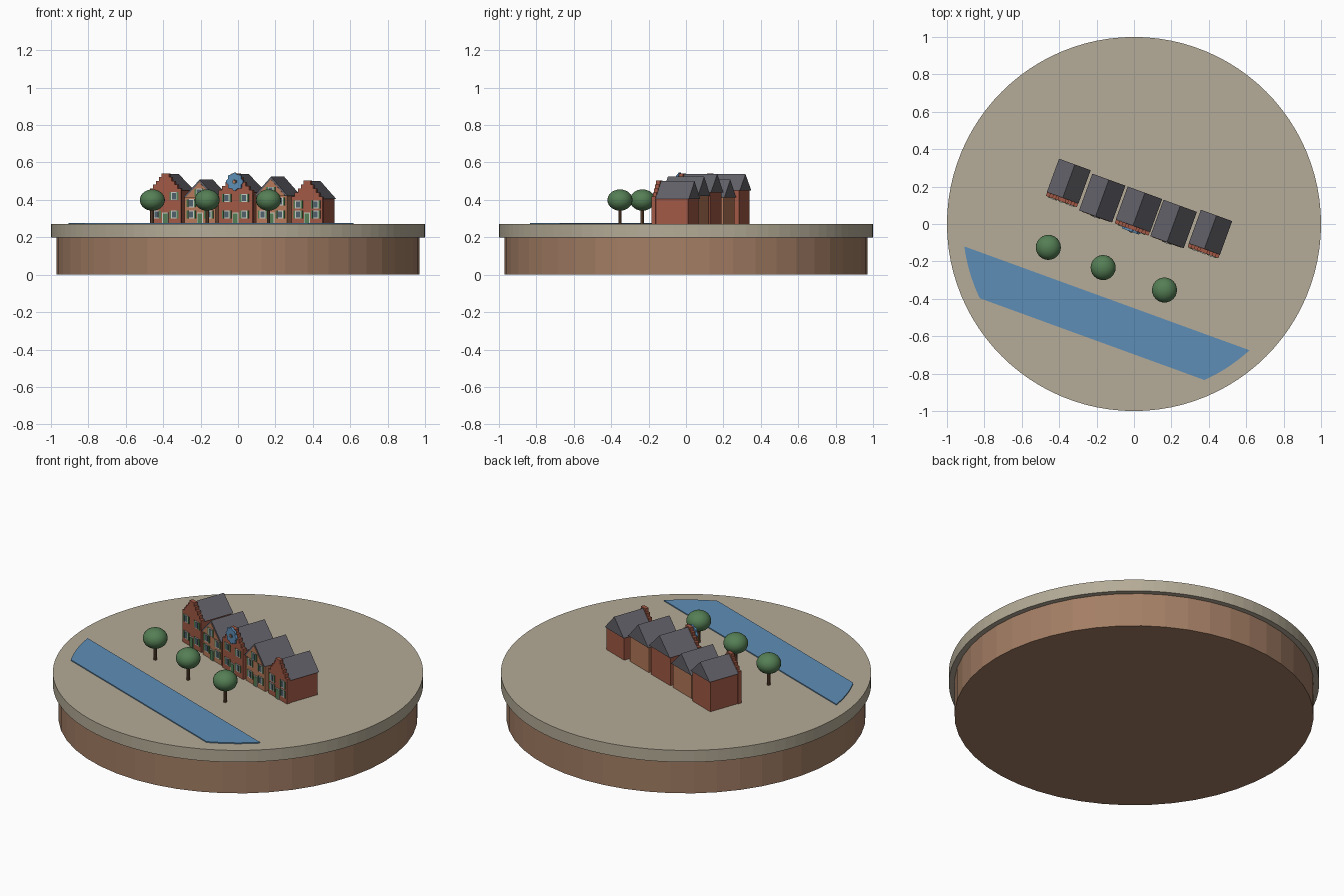
import bpy, bmesh, math
from mathutils import Matrix

if "Cube" in bpy.data.objects:
    bpy.data.objects.remove(bpy.data.objects["Cube"], do_unlink=True)

GROUND = 0.27
TURN = Matrix.Rotation(math.radians(-20), 4, 'Z')   # street direction


def material(name, rgb):
    m = bpy.data.materials.new(name)
    m.use_nodes = True
    m.diffuse_color = (*rgb, 1)
    m.node_tree.nodes["Principled BSDF"].inputs["Base Color"].default_value = (*rgb, 1)
    return m


EARTH = material("earth brown", (0.37, 0.21, 0.13))
SAND = material("sand beige", (0.46, 0.41, 0.31))
WATER = material("water blue", (0.11, 0.27, 0.47))
BRICK = material("red brick", (0.36, 0.10, 0.06))
OCHRE = material("ochre brick", (0.46, 0.19, 0.10))
SLATE = material("slate grey", (0.12, 0.12, 0.14))
TRIM = material("pale trim", (0.60, 0.60, 0.55))
GLASS = material("dark glass", (0.08, 0.12, 0.15))
LEAF = material("leaf green", (0.09, 0.21, 0.09))
BARK = material("bark brown", (0.16, 0.08, 0.04))


def finish(name, bm, mat, matrix=None, smooth=False):
    bmesh.ops.recalc_face_normals(bm, faces=bm.faces)
    if matrix:
        bm.transform(matrix)
    mesh = bpy.data.meshes.new(name)
    bm.to_mesh(mesh)
    bm.free()
    mesh.materials.append(mat)
    for p in mesh.polygons:
        p.use_smooth = smooth
    ob = bpy.data.objects.new(name, mesh)
    bpy.context.scene.collection.objects.link(ob)
    return ob


def box(name, u0, u1, v0, v1, z0, z1, mat):
    """Box in street coordinates."""
    bm = bmesh.new()
    bmesh.ops.create_cube(bm, size=1)
    bm.transform(Matrix.Translation(((u0 + u1) / 2, (v0 + v1) / 2, (z0 + z1) / 2))
                 @ Matrix.Diagonal((u1 - u0, v1 - v0, z1 - z0, 1)))
    return finish(name, bm, mat, TURN)


def plate(name, outline, v0, v1, mat):
    """Upright (u, z) outline extruded from v0 to v1."""
    bm = bmesh.new()
    face = bm.faces.new([bm.verts.new((u, v0, z)) for u, z in outline])
    out = bmesh.ops.extrude_face_region(bm, geom=[face])["geom"]
    bmesh.ops.translate(bm, vec=(0, v1 - v0, 0),
                        verts=[g for g in out if isinstance(g, bmesh.types.BMVert)])
    return finish(name, bm, mat, TURN)


def cylinder(name, x, y, radius, z0, z1, sides, mat):
    bm = bmesh.new()
    bmesh.ops.create_cone(bm, cap_ends=True, segments=sides, radius1=radius,
                          radius2=radius, depth=z1 - z0)
    return finish(name, bm, mat, Matrix.Translation((x, y, (z0 + z1) / 2)))


# Round island
cylinder("island_base", 0, 0, 0.97, 0, 0.2, 48, EARTH)
cylinder("island_top", 0, 0, 1.0, 0.2, GROUND, 96, SAND)

# Canal strip with ends following the island's edge
bm = bmesh.new()
levels = [-0.655 + 0.232 * i / 8 for i in range(9)]
arc = [(math.sqrt(0.915 ** 2 - v * v), v) for v in levels]
ring = arc + [(-u, v) for u, v in reversed(arc)]
face = bm.faces.new([bm.verts.new((u, v, 0.262)) for u, v in ring])
top = bmesh.ops.extrude_face_region(bm, geom=[face])["geom"]
bmesh.ops.translate(bm, vec=(0, 0, 0.014),
                    verts=[g for g in top if isinstance(g, bmesh.types.BMVert)])
finish("canal", bm, WATER, TURN)


def window(name, u, z, front):
    box(name + "_frame", u - 0.016, u + 0.016, front - 0.003, front + 0.002,
        z - 0.022, z + 0.022, TRIM)
    box(name + "_glass", u - 0.011, u + 0.011, front - 0.005, front,
        z - 0.017, z + 0.017, GLASS)
    for side in (-1, 1):
        c = u + side * 0.021
        box(name + "_shutter", c - 0.005, c + 0.005, front - 0.004, front + 0.001,
            z - 0.021, z + 0.021, LEAF)


def stepped_outline(u, half, eave, ridge, steps=5):
    """Wall front rising to a stepped gable."""
    right = [(half, GROUND)]
    low = eave + 0.012
    for i in range(steps):
        w = half * (1 - i / steps) if i < steps - 1 else half * 0.24
        z_low = low + (ridge - low) * (i - 1) / (steps - 1) if i else GROUND
        z_high = low + (ridge - low) * i / (steps - 1)
        if i:
            right.append((w, z_low))
        right.append((w, z_high))
    return [(u + w, z) for w, z in right] + [(u - w, z) for w, z in reversed(right)]


def house(name, u, half, front, back, eave, ridge, brick, stepped):
    wall = half - 0.006
    box(name + "_walls", u - wall, u + wall, front + 0.008, back - 0.008,
        GROUND, eave + 0.002, brick)
    roof_front = front + 0.02 if stepped else front
    plate(name + "_roof", [(u - half, eave), (u + half, eave), (u, ridge)],
          roof_front, back, SLATE)
    if stepped:
        plate(name + "_stepped_front", stepped_outline(u, half - 0.002, eave, ridge + 0.004),
              front, front + 0.022, brick)
        face_v = front
    else:
        plate(name + "_gable", [(u - half + 0.014, eave), (u + half - 0.014, eave),
                                (u, ridge - 0.014)], front - 0.002, front + 0.002, brick)
        face_v = front + 0.008
    # Front door and windows
    box(name + "_door_frame", u - 0.017, u + 0.017, face_v - 0.003, face_v + 0.002,
        GROUND, GROUND + 0.062, TRIM)
    box(name + "_door", u - 0.013, u + 0.013, face_v - 0.005, face_v,
        GROUND, GROUND + 0.057, LEAF)
    for side in (-1, 1):
        for z in (GROUND + 0.052, eave - 0.03):
            window(name + "_window", u + side * 0.05, z, face_v)
    if not stepped:
        window(name + "_gable_window", u, eave + 0.026, front - 0.002)


# Row of houses: centre, half width, front, back, eave, ridge, brick, stepped
house("house_1", -0.406, 0.090, -0.020, 0.191, 0.450, 0.537, BRICK, True)
house("house_2", -0.207, 0.094, -0.032, 0.177, 0.412, 0.508, OCHRE, False)
house("house_3", -0.002, 0.098, -0.032, 0.177, 0.440, 0.537, BRICK, True)
house("house_4", 0.199, 0.095, -0.031, 0.176, 0.422, 0.524, OCHRE, False)
house("house_5", 0.399, 0.089, -0.018, 0.194, 0.405, 0.500, BRICK, True)

# Scalloped round ornament on the middle house
scallop = []
for i in range(64):
    a = math.tau * i / 64
    r = 0.045 + 0.004 * math.cos(8 * a)
    scallop.append((-0.004 + r * math.cos(a), 0.497 + r * math.sin(a)))
plate("round_ornament", scallop, -0.044, -0.032, WATER)
for name, r, depth, mat in (("ornament_ring", 0.014, 0.046, GLASS),
                            ("ornament_hub", 0.008, 0.049, OCHRE)):
    plate(name, [(-0.004 + r * math.cos(math.tau * i / 16),
                  0.497 + r * math.sin(math.tau * i / 16)) for i in range(16)],
          -depth, -0.042, mat)

# Trees along the quay
for x, y in ((-0.458, -0.125), (-0.165, -0.233), (0.163, -0.353)):
    cylinder("tree_trunk", x, y, 0.009, GROUND, 0.36, 8, BARK)
    bm = bmesh.new()
    bmesh.ops.create_uvsphere(bm, u_segments=24, v_segments=14, radius=0.067)
    finish("tree_crown", bm, LEAF, Matrix.Translation((x, y, 0.399))
           @ Matrix.Diagonal((1, 1, 0.85, 1)), smooth=True)
